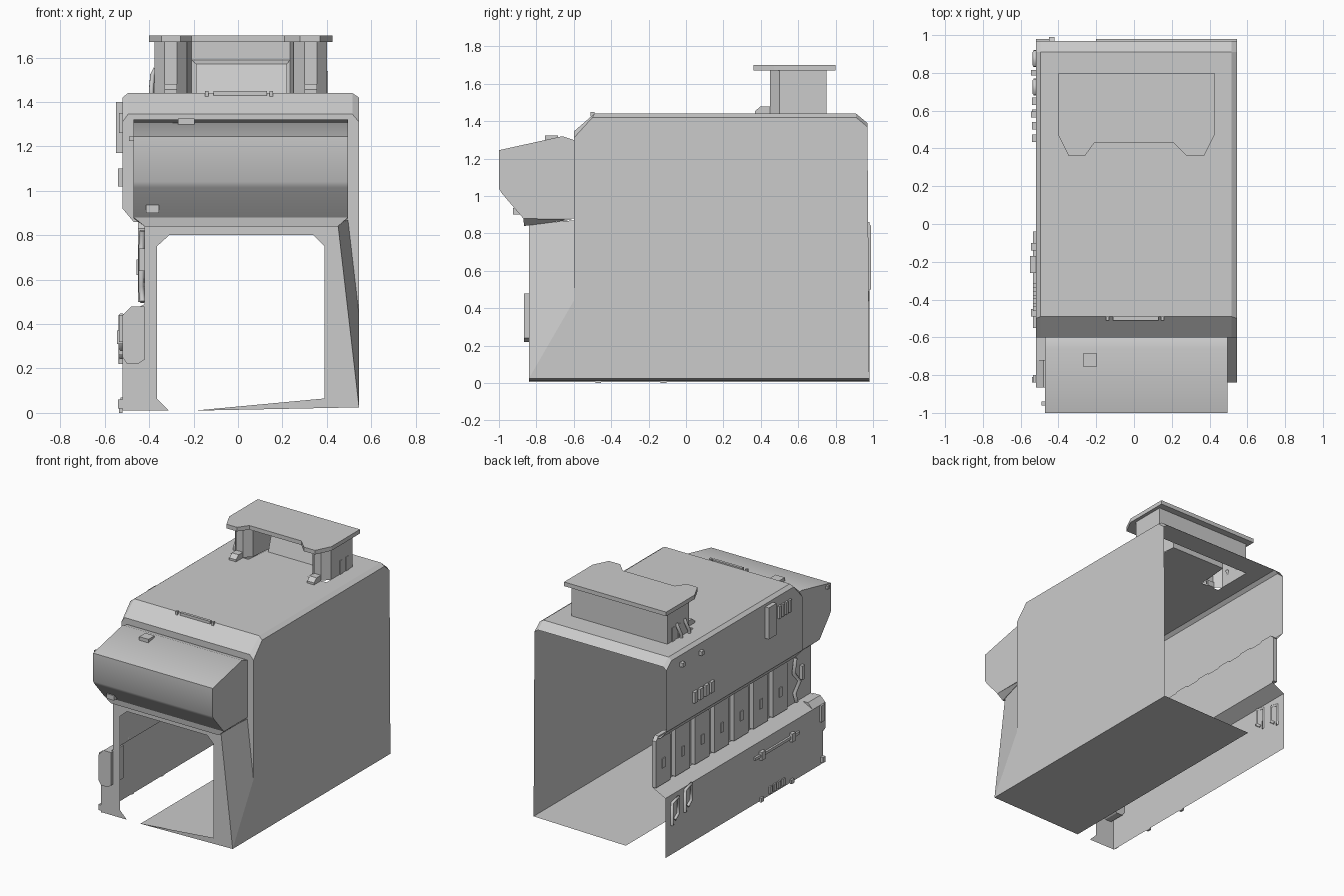
import bpy
import bmesh
import math
from mathutils import Vector

default_cube = bpy.data.objects.get("Cube")
if default_cube:
    bpy.data.objects.remove(default_cube, do_unlink=True)

grey = bpy.data.materials.new("plain grey")
grey.use_nodes = True
grey.diffuse_color = (.6, .6, .6, 1)
grey.node_tree.nodes["Principled BSDF"].inputs["Base Color"].default_value = grey.diffuse_color


def add_object(name, data):
    obj = bpy.data.objects.new(name, data)
    data.materials.append(grey)
    bpy.context.collection.objects.link(obj)
    return obj


def sheet(name, *polygons):
    """Open shell made of flat polygons that share edges."""
    bm = bmesh.new()
    for polygon in polygons:
        bm.faces.new([bm.verts.new(point) for point in polygon])
    bmesh.ops.remove_doubles(bm, verts=bm.verts, dist=.001)
    mesh = bpy.data.meshes.new(name)
    bm.to_mesh(mesh)
    bm.free()
    return add_object(name, mesh)


def extrude(name, outline, axis, start, end, capped=True):
    """Sweep a 2D outline along one axis; the other two axes keep their order."""
    def place(point, depth):
        coords = list(point)
        coords.insert("xyz".index(axis), depth)
        return Vector(coords)
    bm = bmesh.new()
    low = [bm.verts.new(place(p, start)) for p in outline]
    high = [bm.verts.new(place(p, end)) for p in outline]
    for i in range(len(outline)):
        j = (i + 1) % len(outline)
        bm.faces.new((low[i], low[j], high[j], high[i]))
    if capped:
        bm.faces.new(low)
        bm.faces.new(high)
    bmesh.ops.recalc_face_normals(bm, faces=bm.faces)
    mesh = bpy.data.meshes.new(name)
    bm.to_mesh(mesh)
    bm.free()
    return add_object(name, mesh)


def box(name, xs, ys, zs):
    corners = [(xs[0], ys[0]), (xs[1], ys[0]), (xs[1], ys[1]), (xs[0], ys[1])]
    return extrude(name, corners, "z", zs[0], zs[1])


def hose(name, points, radius):
    curve = bpy.data.curves.new(name, "CURVE")
    curve.dimensions = "3D"
    curve.bevel_depth = radius
    curve.bevel_resolution = 1
    curve.use_fill_caps = True
    spline = curve.splines.new("POLY")
    spline.points.add(len(points) - 1)
    for target, point in zip(spline.points, points):
        target.co = (*point, 1)
    return add_object(name, curve)


# Main shell limits
left, right = .545, -.52
front, face, back = -.84, -.6, .98
top = 1.44

# Plain left wall
wall = [(face, .44), (front, .025), (back, .025), (.97, 1.37),
        (.91, 1.42), (-.5, 1.42), (face, 1.31)]
sheet("left_wall", [(left, y, z) for y, z in wall])

# Roof with an opening under the turret, and its bevelled rim
roof = [(-.495, -.49, top), (.515, -.49, top), (.515, .91, top), (-.495, .91, top)]
hole = [(-.375, .45, top), (.4, .45, top), (.4, .75, top), (-.375, .75, top)]
ring = [(roof[i], roof[(i + 1) % 4], hole[(i + 1) % 4], hole[i]) for i in range(4)]
sheet("roof", *ring)
rims = []
for inner, outer in ((.515, left), (-.495, right)):
    chain_in = [(inner, face, 1.345), (inner, -.49, top), (inner, .91, top), (inner, .97, 1.39)]
    chain_out = [(outer, face, 1.31), (outer, -.5, 1.42), (outer, .91, 1.42), (outer, .97, 1.37)]
    rims += [(chain_in[i], chain_in[i + 1], chain_out[i + 1], chain_out[i]) for i in range(3)]
rims.append([roof[0], roof[1], (.515, face, 1.345), (-.495, face, 1.345)])
rims.append([roof[3], roof[2], (.515, .97, 1.39), (-.495, .97, 1.39)])
sheet("roof_bevels", *rims)

# Upper front face behind the bin
sheet("front_face", [(x, face, z) for x, z in (
    (right, .92), (-.47, .86), (.495, .86), (left, .44), (left, 1.31),
    (.515, 1.345), (-.495, 1.345), (right, 1.31))])

# Front frame round the doorway, and the slanted corner beside it
sheet("front_frame", [(x, front, z) for x, z in (
    (-.42, .85), (-.42, .49), (right, .44), (right, .01), (-.31, .01), (-.365, .065),
    (-.365, .75), (-.31, .8), (.34, .8), (.39, .75), (.39, .065), (-.2, .01),
    (left, .025), (.45, .85))])
sheet("slanted_corner", [(.45, front, .85), (.495, face, .87), (left, face, .44), (left, front, .025)])

# Sloping floor, covering the left part only
sheet("floor", [(-.2, front, .01), (left, front, .025), (left, back, .025), (-.2, back, .01)])

# Right wall: lower skirt, ledge, recess and upper wall
def strip(a, b, y0, y1):
    return [(a[0], y0, a[1]), (b[0], y0, b[1]), (b[0], y1, b[1]), (a[0], y1, a[1])]

sheet("lower_right_wall",
      strip((right, .005), (right, .44), front, back),
      strip((right, .44), (-.42, .49), front, back),
      strip((-.42, .49), (-.42, .86), front, back))
sheet("upper_right_wall",
      [(right, y, z) for y, z in ((face, .92), (.97, .92), (.97, 1.37),
                                  (.91, 1.42), (-.5, 1.42), (face, 1.31))],
      strip((right, .92), (-.47, .86), face, .97),
      strip((-.47, .86), (-.42, .86), face, .97))

# Row of upright panels in the recess, each with a small window plate
for i in range(7):
    y = .99 - i * .225
    outline = [(y, .5), (y, .84), (y - .03, .87), (y - .13, .87), (y - .17, .83), (y - .17, .5)]
    extrude("recess_panel", outline, "x", -.45, -.42)
    box("panel_mark", (-.456, -.45), (y - .1, y - .07), (.62, .69))

# Front bin with a rounded lower front
profile = [(face, 1.3), (-.66, 1.32), (-1, 1.245), (-1, 1.04), (-.985, 1.015), (-.87, .88), (face, .88)]
bin_body = extrude("front_bin", profile, "x", -.47, .495)
for other in bpy.context.selected_objects:
    other.select_set(False)
bin_body.select_set(True)
bpy.context.view_layer.objects.active = bin_body
bpy.ops.object.shade_smooth_by_angle(angle=math.radians(45))

# Lip under the bin
lip_top = [(-.47, -.87, .88), (.495, -.87, .88)]
lip_low = [(.45, -.865, .84), (-.42, -.865, .84)]
lip_back = [(-.47, face, .875), (.495, face, .875)]
sheet("bin_lip", lip_top + lip_low, lip_low + lip_back,
      [lip_top[0], lip_low[1], lip_back[0]], [lip_top[1], lip_low[0], lip_back[1]])

# Bin fittings and roof handle
box("bin_top_latch", (-.27, -.195), (-.755, -.685), (1.29, 1.325))
box("bin_lower_latch", (-.415, -.355), (-.925, -.89), (.9, .935))
box("bin_hinge", (-.49, -.47), (-.96, -.94), (1.225, 1.245))
box("roof_handle", (-.11, .13), (-.51, -.49), (1.43, 1.45))
for x in (-.14, .15):
    box("roof_handle_end", (x - .008, x + .008), (-.51, -.49), (1.425, 1.45))

# Roof turret: hollow walls, trough, feet and cover plate
walls = [(-.375, .75), (.4, .75), (.4, .5), (.355, .45), (.3, .45), (.25, .5), (.235, .7),
         (-.21, .7), (-.23, .5), (-.275, .45), (-.33, .45), (-.375, .5)]
extrude("turret_walls", walls, "z", top, 1.67, capped=False)
sheet("trough_floor", [(-.23, .45, top), (.25, .45, top), (.235, .7, top), (-.21, .7, top)])
sheet("trough_back", [(-.19, .62, top), (.22, .62, top), (.22, .66, 1.57), (-.19, .66, 1.57)],
      [(-.19, .66, 1.57), (.22, .66, 1.57), (.235, .7, 1.59), (-.21, .7, 1.59)])
cover = [(-.4, .8), (.425, .8), (.425, .47), (.37, .36), (.28, .36), (.21, .43),
         (-.21, .43), (-.26, .36), (-.345, .36), (-.4, .47)]
extrude("turret_cover", cover, "z", 1.67, 1.7)
foot = [(.37, top), (.37, 1.455), (.4, 1.48), (.46, 1.48), (.46, top)]
for x in (-.33, .3):
    extrude("turret_foot", foot, "x", x, x + .055)
for x in (-.38, .4):
    for y in (.6, .67):
        box("turret_vent", (x, x + .005), (y, y + .03), (top, 1.54))
for y in (.55, .64):
    hose("turret_hose", [(-.37, y, 1.55), (-.385, y, 1.52), (-.39, y - .03, 1.46), (-.39, y - .03, top)], .012)

# Small fittings on the upper right wall
box("wall_latch", (-.55, right), (-.26, -.17), (1.17, 1.4))
for i in range(4):
    box("upper_vent", (-.535, right), (-.34 - i * .04, -.315 - i * .04), (1.26, 1.35))
    box("wall_tab", (-.54, right), (.63 - i * .065, .67 - i * .065), (1.02, 1.1))
    box("skirt_vent", (-.53, right), (-.24 - i * .05, -.21 - i * .05), (.02, .07))
for y in (.58, .8):
    box("wall_knob", (-.545, right), (y - .015, y + .015), (1.34, 1.37))

# Rail, brackets and hoses on the lower right wall
box("skirt_rail", (-.535, right), (-.55, -.04), (.33, .35))
for y in (-.47, -.12):
    box("skirt_rail_end", (-.545, right), (y - .02, y + .02), (.31, .37))
    box("skirt_clip", (-.535, right), (y - .015, y + .015), (0, .03))
for y, low in ((.87, .22), (.72, .26)):
    hose("skirt_bracket", [(-.525, y + .04, low), (-.525, y + .04, low + .16), (-.525, y - .03, low + .18),
                           (-.525, y - .03, low + .06), (-.525, y + .01, low + .03)], .012)
hose("recess_hose", [(-.43, -.65, .82), (-.435, -.62, .72), (-.435, -.69, .64), (-.435, -.63, .57), (-.43, -.66, .5)], .014)
box("recess_handle", (-.445, -.42), (-.74, -.71), (.64, .74))

# Pod on the front right corner, with the raised ledge end behind it
pod = [(-.42, .24), (-.45, .22), (-.5, .22), (right, .25), (right, .44), (-.48, .48), (-.42, .48)]
extrude("corner_pod", pod, "y", -.865, -.72)
box("pod_grip", (-.535, right), (-.84, -.8), (.32, .44))
box("corner_clip", (-.54, right), (-.84, -.81), (.02, .06))
